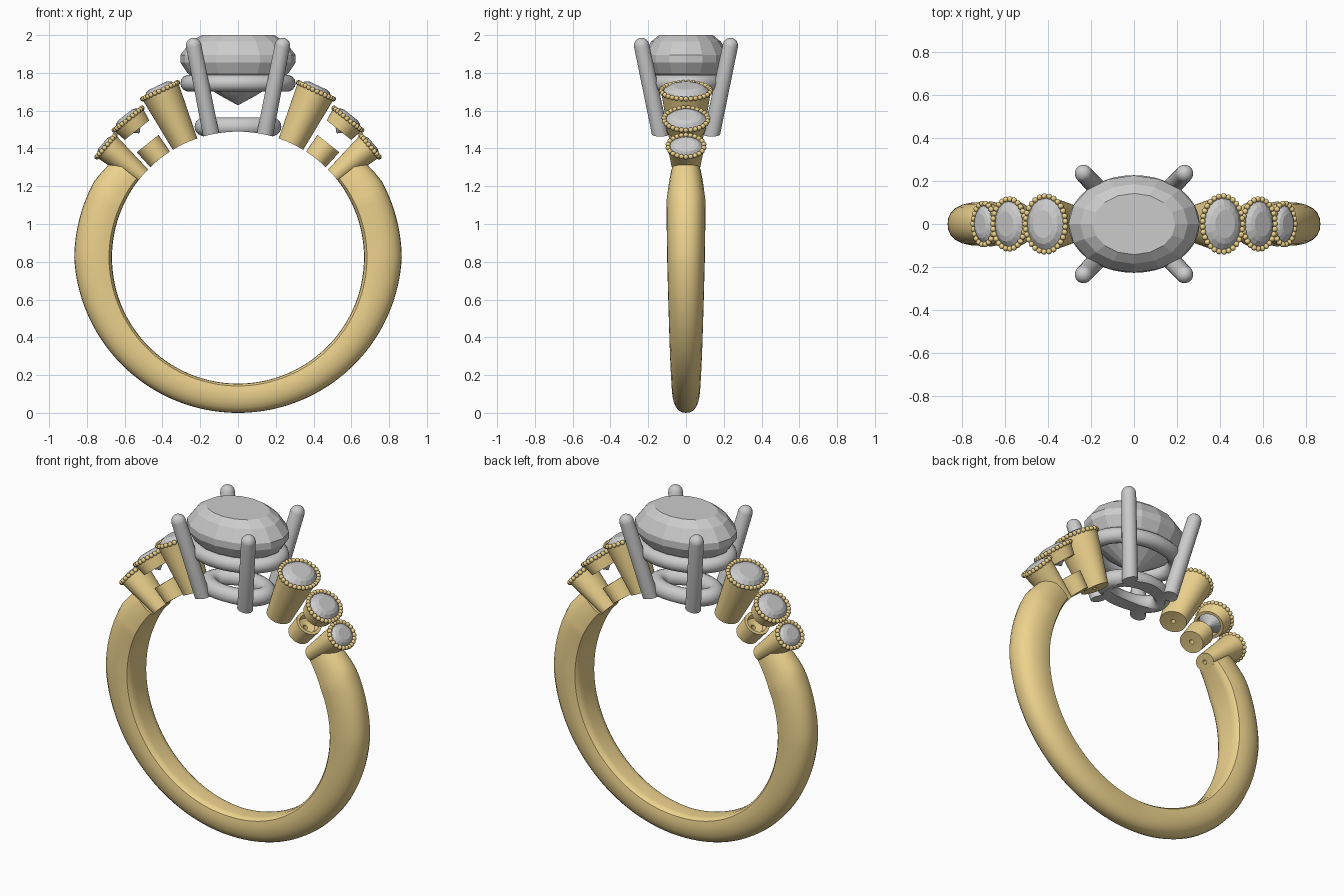
import bpy, bmesh
from math import sin, cos, pi, radians, sqrt
from mathutils import Matrix, Vector

if "Cube" in bpy.data.objects:
    bpy.data.objects.remove(bpy.data.objects["Cube"])

FR, FZ = 0.667, 0.822          # finger hole radius and centre height
gold = bpy.data.materials.new("gold")
gold.diffuse_color = (0.85, 0.65, 0.27, 1)
gold.use_nodes = True
gold.node_tree.nodes["Principled BSDF"].inputs["Base Color"].default_value = gold.diffuse_color


def finish(bm, name, mat=None, smooth=True, cut=False, mirror=False):
    bmesh.ops.recalc_face_normals(bm, faces=bm.faces)
    me = bpy.data.meshes.new(name)
    bm.to_mesh(me)
    bm.free()
    ob = bpy.data.objects.new(name, me)
    bpy.context.collection.objects.link(ob)
    if mat:
        me.materials.append(mat)
    if smooth:
        bpy.ops.object.select_all(action='DESELECT')
        ob.select_set(True)
        bpy.context.view_layer.objects.active = ob
        bpy.ops.object.shade_smooth_by_angle(angle=radians(35))
    if cut:
        b = ob.modifiers.new("finger_cut", 'BOOLEAN')
        b.operation, b.solver, b.object = 'DIFFERENCE', 'EXACT', cutter
    if mirror:
        m = ob.modifiers.new("mirror", 'MIRROR')
        m.use_mirror_merge = False
    return ob


def skin(bm, rings, closed):
    """Join rings of vertices; loop round if closed, otherwise cap the ends."""
    n = len(rings[0])
    pairs = list(zip(rings, rings[1:])) + ([(rings[-1], rings[0])] if closed else [])
    for a, b in pairs:
        for i in range(n):
            j = (i + 1) % n
            bm.faces.new((a[i], a[j], b[j], b[i]))
    if not closed:
        bm.faces.new(rings[0])
        bm.faces.new(rings[-1])


def lathe(name, prof, n, mtx, closed=False, **kw):
    """Oval lathe: profile of (x radius, y radius, height)."""
    bm = bmesh.new()
    rings = [[bm.verts.new(mtx @ Vector((rx * cos(2 * pi * i / n), ry * sin(2 * pi * i / n), z)))
              for i in range(n)] for rx, ry, z in prof]
    skin(bm, rings, closed)
    return finish(bm, name, **kw)


def gem(name, rx, ry, levels, mtx, **kw):
    return lathe(name, [(rx * s, ry * s, z) for z, s in levels], 16, mtx, smooth=False, **kw)


def oval_ring(name, rx, ry, z, r, cut):
    prof = [(rx + r * cos(a), ry + r * sin(pi / 2 - a), z + r * sin(a))
            for a in [2 * pi * k / 14 for k in range(14)]]
    return lathe(name, prof, 56, Matrix(), closed=True, cut=cut)


# finger hole cutter
bm = bmesh.new()
bmesh.ops.create_cone(bm, cap_ends=True, segments=160, radius1=FR, radius2=FR, depth=1,
                      matrix=Matrix.Translation((0, 0, FZ)) @ Matrix.Rotation(pi / 2, 4, 'X'))
cutter = finish(bm, "finger_cutter", smooth=False)
cutter.hide_render = True
cutter.hide_viewport = True
cutter.display_type = 'WIRE'


# band: D-shaped section swept round the bottom, tapering towards the ends
def lerp_keys(x, keys):
    for (a, va), (b, vb) in zip(keys, keys[1:]):
        if x <= b:
            return va + (vb - va) * (x - a) / (b - a)
    return keys[-1][1]


half = [(0.45, 0.0), (0.75, 0.015), (0.92, 0.08), (1, 0.28), (0.98, 0.48),
        (0.9, 0.66), (0.74, 0.82), (0.52, 0.93), (0.27, 0.985)]
section = [(0, 0)] + half + [(0, 1)] + [(-u, v) for u, v in reversed(half)]
bm = bmesh.new()
rings = []
A0, STEPS = 52, 128
for k in range(STEPS + 1):
    a = A0 + (360 - 2 * A0) * k / STEPS
    d = min(a, 360 - a)
    w = lerp_keys(d, [(52, 0.08), (57, 0.09), (66, 0.104), (90, 0.1), (120, 0.09), (180, 0.07)])
    t = 0.2 + 0.045 * cos(radians(d)) if d > 90 else lerp_keys(d, [(52, 0.17), (62, 0.195), (90, 0.2)])
    s, c = sin(radians(a)), cos(radians(a))
    rings.append([bm.verts.new(((FR + v * t) * s, u * w, FZ + (FR + v * t) * c)) for u, v in section])
skin(bm, rings, False)
finish(bm, "band", mat=gold)

# centre stone
gem("centre_stone", 0.305, 0.226,
    [(2.0, 0.63), (1.965, 0.82), (1.895, 1), (1.855, 1), (1.80, 0.88), (1.74, 0.63),
     (1.68, 0.31), (1.63, 0.01)], Matrix())

# head: two oval gallery rings and four prongs
oval_ring("upper_gallery_ring", 0.26, 0.182, 1.745, 0.045, False)
oval_ring("lower_gallery_ring", 0.18, 0.11, 1.515, 0.05, True)
for sx in (-1, 1):
    for sy in (-1, 1):
        p, q = Vector((sx * 0.132, sy * 0.125, 1.42)), Vector((sx * 0.235, sy * 0.235, 1.945))
        L = (q - p).length
        prof = [(0.044, 0.044, 0)] + [(0.041 * cos(b), 0.041 * cos(b), L + 0.041 * sin(b))
                                      for b in [radians(x) for x in (0, 22, 45, 66, 85)]]
        mtx = Matrix.Translation(p) @ (q - p).to_track_quat('Z', 'Y').to_matrix().to_4x4()
        lathe("prong", prof, 20, mtx, cut=True)


# side settings: angle from top, rim distance, rim radii, base radii
def cup(name, mtx, z0, z1, base, rim, depth, hole):
    x0, y0, x1, y1 = *base, *rim
    lathe(name, [(x0, y0, z0), (x1, y1, z1), (x1 - 0.018, y1 - 0.018, z1),
                 (x1 - 0.026, y1 - 0.026, z1 - 0.03), (hole[0], hole[1], z1 - depth),
                 (hole[0], hole[1], z0)], 48, mtx, closed=True, mat=gold, cut=True, mirror=True)


BEAD = 0.0135
settings = [("large", 25.0, 0.975, (0.105, 0.132), (0.068, 0.08)),
            ("middle", 38.4, 0.936, (0.097, 0.118), (0.083, 0.1)),
            ("small", 49.8, 0.915, (0.078, 0.098), (0.045, 0.06))]
for label, ang, dist, rim, base in settings:
    mtx = Matrix.Translation((0, 0, FZ)) @ Matrix.Rotation(radians(ang), 4, 'Y')
    if label == "middle":
        # open gallery: rim collar above a separate short cup
        cup("middle_collar", mtx, dist - 0.075, dist, base, rim, 0.06, (0.066, 0.083))
        cup("middle_base_cup", mtx, 0.63, 0.77, (0.064, 0.074), (0.074, 0.085), 0.04, (0.014, 0.014))
    else:
        cup(label + "_bezel", mtx, 0.63, dist, base, rim, 0.16, (0.013, 0.013))
    h = rim[0]
    gem(label + "_side_stone", rim[0] - 0.012, rim[1] - 0.012,
        [(dist + 0.28 * h, 0.55), (dist + 0.2 * h, 0.78), (dist, 1), (dist - 0.08 * h, 1),
         (dist - 0.5 * h, 0.6), (dist - 0.98 * h, 0.02)], mtx, mirror=True)
    # milgrain beads evenly spaced round the rim
    ex, ey = rim[0] - 0.002, rim[1] - 0.002
    pts = [Vector((ex * cos(t), ey * sin(t), dist)) for t in [2 * pi * i / 720 for i in range(721)]]
    total = sum((b - a).length for a, b in zip(pts, pts[1:]))
    count = round(total / (BEAD * 1.85))
    bm = bmesh.new()
    run, placed = 0.0, 0
    for a, b in zip(pts, pts[1:]):
        if placed < count and run >= placed * total / count - 1e-6:
            bmesh.ops.create_uvsphere(bm, u_segments=10, v_segments=7, radius=BEAD,
                                      matrix=mtx @ Matrix.Translation(a))
            placed += 1
        run += (b - a).length
    finish(bm, label + "_milgrain", mat=gold, mirror=True)
